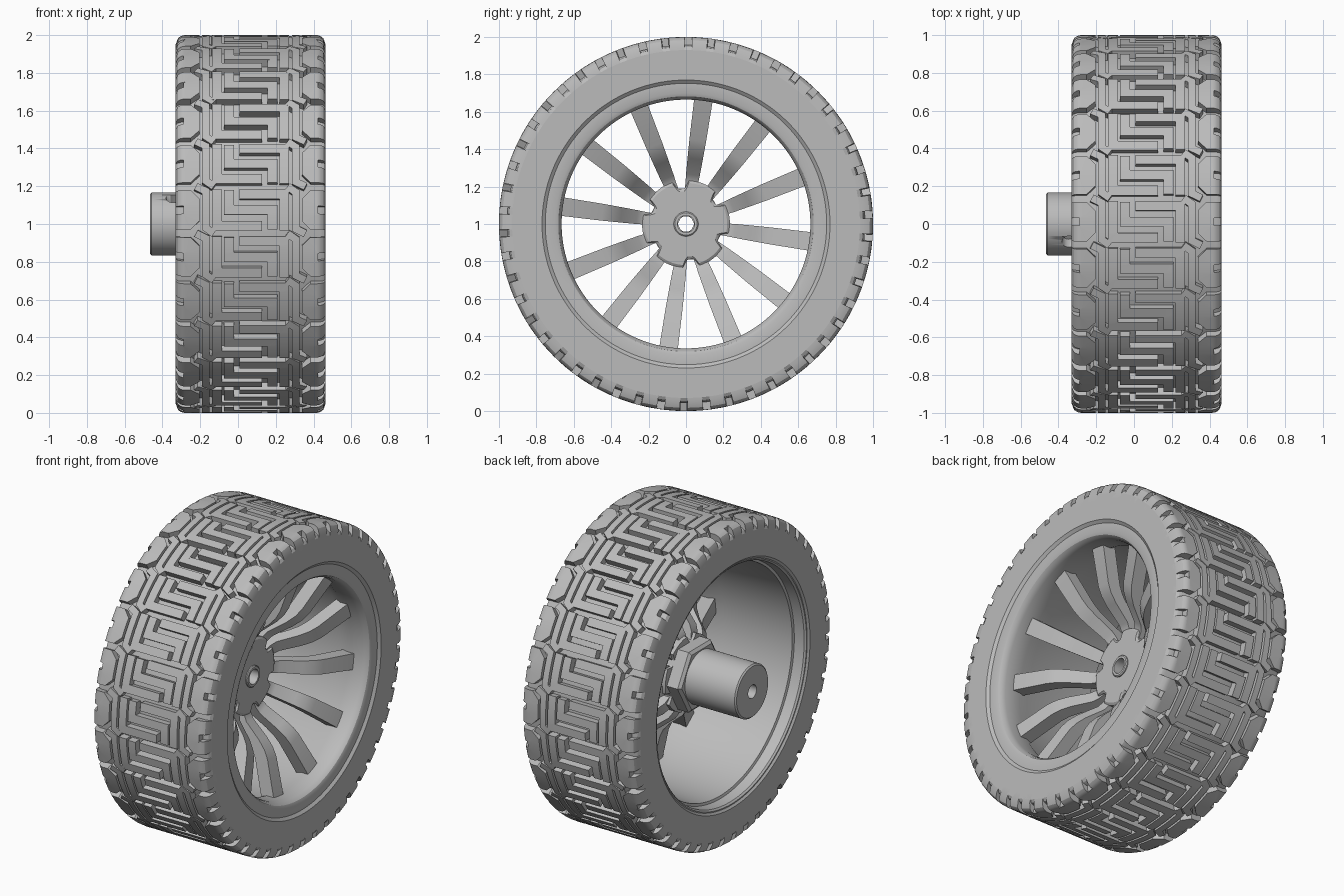
import bpy, bmesh, math
from mathutils import Vector, Matrix

cube = bpy.data.objects.get("Cube")
if cube:
    bpy.data.objects.remove(cube)

grey = bpy.data.materials.new("plain grey")
grey.use_nodes = True
grey.diffuse_color = (0.5, 0.5, 0.5, 1)
grey.node_tree.nodes["Principled BSDF"].inputs["Base Color"].default_value = (0.5, 0.5, 0.5, 1)


def finish(bm, name, angle=30):
    bmesh.ops.recalc_face_normals(bm, faces=bm.faces)
    mesh = bpy.data.meshes.new(name)
    bm.to_mesh(mesh)
    bm.free()
    mesh.materials.append(grey)
    ob = bpy.data.objects.new(name, mesh)
    bpy.context.collection.objects.link(ob)
    bpy.ops.object.select_all(action='DESELECT')
    ob.select_set(True)
    bpy.context.view_layer.objects.active = ob
    bpy.ops.object.shade_smooth_by_angle(angle=math.radians(angle))
    return ob


def polar(x, r, a):
    """Point at radius r and angle a about the axle."""
    return Vector((x, r * math.cos(a), 1 + r * math.sin(a)))


def lathe(name, profile, segs=96, radius=lambda r, a: r):
    """Revolve a closed (x, r) profile about the axle."""
    bm = bmesh.new()
    rings = []
    for i in range(segs):
        a = 2 * math.pi * i / segs
        rings.append([bm.verts.new(polar(x, radius(r, a), a)) for x, r in profile])
    n = len(profile)
    for i in range(segs):
        p, q = rings[i], rings[(i + 1) % segs]
        for j in range(n):
            k = (j + 1) % n
            bm.faces.new((p[j], p[k], q[k], q[j]))
    return finish(bm, name)


# Tyre carcass, at the depth of the tread grooves
MID, HALF = 0.067, 0.3975
side = [(HALF - .02, .745), (HALF, .77), (HALF, .93), (HALF - .01, .947), (HALF - .03, .957)]
lathe("tyre_body", [(MID - u, r) for u, r in side]
      + [(MID + u, r) for u, r in reversed(side)], 125)

# Rim with flat, round-edged front lip and deep barrel
lathe("rim", [(.435, .765), (.45, .758), (.452, .70), (.445, .682), (.43, .671),
              (.405, .665), (.30, .665), (.22, .695), (-.24, .72),
              (-.245, .735), (-.31, .74), (-.32, .75), (-.32, .765)], 128)

# Tread: raised ribs laid on the tyre
PITCHES = 25
PITCH = 2 * math.pi / PITCHES
PHASE = 0.075
CORNER = 0.05


def crown(u):
    d = min(max(abs(u) - (HALF - CORNER), 0), CORNER)
    return 1 - CORNER + math.sqrt(CORNER ** 2 - d ** 2)


def subdivide(path, step=0.015):
    out = [path[0]]
    for a, b in zip(path, path[1:]):
        n = max(1, math.ceil((b - a).length / step))
        out += [a.lerp(b, i / n) for i in range(1, n + 1)]
    return out


def rib(bm, path, width, shift):
    """Raised ribbon following a (across, around) path."""
    path = subdivide(path)
    rows = []
    for i, p in enumerate(path):
        d0 = (p - path[max(i - 1, 0)]).normalized()
        d1 = (path[min(i + 1, len(path) - 1)] - p).normalized()
        d0, d1 = (d0 if i else d1), (d1 if i < len(path) - 1 else d0)
        t = (d0 + d1).normalized()
        side = Vector((-t.y, t.x)) * width / 2 / max(t.dot(d0), 0.5)
        row = []
        for s, top in ((1, True), (-1, True), (-1, False), (1, False)):
            q = p + side * s
            r = crown(q.x) if top else crown(q.x) - 0.055
            row.append(bm.verts.new(polar(MID + q.x, r, math.pi - q.y - shift)))
        rows.append(row)
    for a, b in zip(rows, rows[1:]):
        for j in range(4):
            k = (j + 1) % 4
            bm.faces.new((a[j], a[k], b[k], b[j]))
    bm.faces.new(rows[0])
    bm.faces.new(rows[-1])


RIBS = {
    "tread_hooks": (.052, [(-.178, .11), (-.178, -.085), (.06, -.085)]),
    "tread_spines": (.052, [(-.115, .105), (-.115, 0), (0, 0)]),
    "tread_bands": (.04, [(.195, .126), (.238, .095), (.238, -.10), (.29, -.126)]),
    "tread_shoulder_lugs": (.085, [(HALF, .063), (.335, .063), (.314, .042),
                                   (.314, -.042), (.335, -.063), (HALF, -.063)]),
}
for name, (width, pts) in RIBS.items():
    bm = bmesh.new()
    for i in range(PITCHES):
        for turn in (1, -1):  # each rib has a half-turned twin
            rib(bm, [Vector(p) * turn for p in pts], width, PHASE + i * PITCH)
    finish(bm, name)

# Hub plate with six round-bottomed notches in its edge
NOTCH = math.radians(97)


def scallop(r, a):
    depth = min(1, max(0, (math.cos(6 * (a - NOTCH)) - .5) * 2.4))
    return r - .045 * math.sqrt(depth) if r > .15 else r


lathe("hub_plate", [(.06, .05), (.1, .05), (.1, .22), (.09, .235),
                    (-.02, .235), (-.02, .05)], 180, scallop)
lathe("hub_collar", [(.07, .046), (.112, .046), (.112, .06), (.107, .066), (.07, .066)], 48)
lathe("hex_nut", [(.03, .046), (.03, .22), (-.095, .22), (-.11, .2), (-.11, .046)], 6)

# Axle adaptor with bore and set-screw hole
shaft = lathe("axle_adaptor", [(-.465, .042), (-.465, .158), (-.457, .167),
                               (-.05, .167), (-.05, .042)], 64)
out = Vector((0, -.09, .13)).normalized()
bm = bmesh.new()
place = Matrix.Translation(Vector((-.345, 0, 1)) + out * .16) @ out.to_track_quat('Z', 'Y').to_matrix().to_4x4()
bmesh.ops.create_cone(bm, cap_ends=True, segments=24, radius1=.036, radius2=.036,
                      depth=.14, matrix=place)
cutter = finish(bm, "screw_hole_cutter")
cutter.hide_render = True
cut = shaft.modifiers.new("screw_hole", 'BOOLEAN')
cut.operation, cut.object = 'DIFFERENCE', cutter
bpy.context.view_layer.objects.active = shaft
bpy.ops.object.modifier_apply(modifier=cut.name)
bpy.data.objects.remove(cutter)

# Twelve bent spokes, (radius, x of front face, half width)
SPOKE = [(.17, .08, .032), (.225, .088, .034), (.265, .11, .037), (.35, .21, .041),
         (.40, .255, .043), (.45, .282, .045), (.685, .355, .05)]
bm = bmesh.new()
for i in range(12):
    spin = Matrix.Rotation(math.radians(22 + 30 * i), 4, 'X')
    rows = []
    for r, x, w in SPOKE:
        corners = [(x, r, w), (x, r, -w), (x - .085, r + .015, -w), (x - .085, r + .015, w)]
        rows.append([bm.verts.new(spin @ Vector(c) + Vector((0, 0, 1))) for c in corners])
    for a, b in zip(rows, rows[1:]):
        for j in range(4):
            k = (j + 1) % 4
            bm.faces.new((a[j], a[k], b[k], b[j]))
    bm.faces.new(rows[0])
    bm.faces.new(rows[-1])
finish(bm, "spokes", 40)
